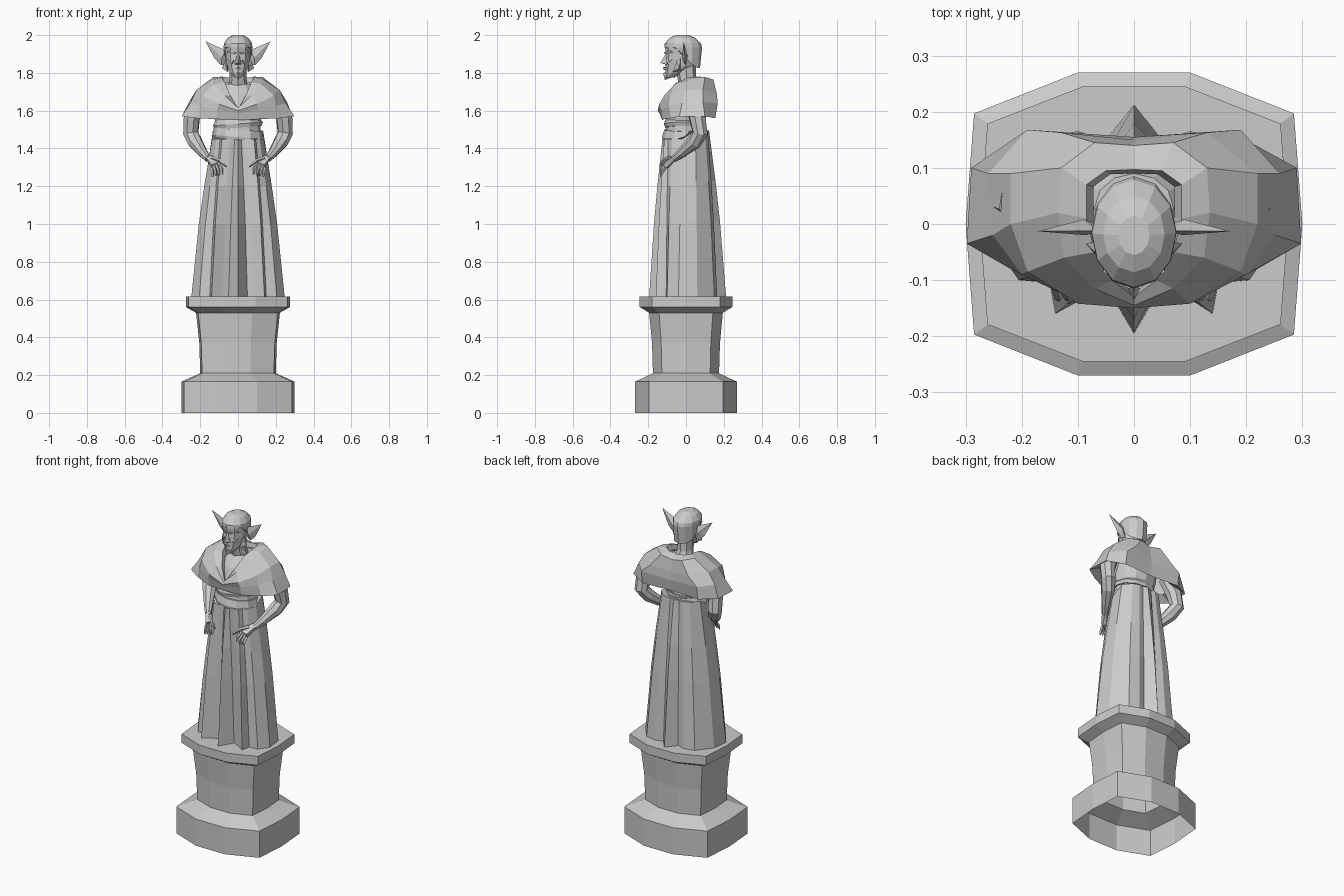
import bpy, bmesh, math
from mathutils import Vector


def finish(name, bm, mirror=False):
    bmesh.ops.recalc_face_normals(bm, faces=bm.faces)
    me = bpy.data.meshes.new(name)
    bm.to_mesh(me)
    bm.free()
    ob = bpy.data.objects.new(name, me)
    bpy.context.collection.objects.link(ob)
    if mirror:
        ob.modifiers.new("mirror", 'MIRROR').use_mirror_merge = False
    return ob


def loft(name, rings, bottom=True, top=True, mirror=False):
    bm = bmesh.new()
    vs = [[bm.verts.new(p) for p in r] for r in rings]
    n = len(vs[0])
    for a, b in zip(vs, vs[1:]):
        for i in range(n):
            j = (i + 1) % n
            bm.faces.new((a[i], a[j], b[j], b[i]))
    if bottom:
        bm.faces.new(vs[0])
    if top:
        bm.faces.new(vs[-1])
    return finish(name, bm, mirror)


def hull(name, pts, mirror=False):
    bm = bmesh.new()
    for p in pts:
        bm.verts.new(p)
    bmesh.ops.convex_hull(bm, input=bm.verts)
    return finish(name, bm, mirror)


def oval(z, cy, rx, ry, n=12, tilt=0.0):
    return [(rx * math.sin(a), cy - ry * math.cos(a), z + tilt * math.sin(a))
            for a in (2 * math.pi * i / n for i in range(n))]


def tube(name, path, n=6, mirror=True):
    pts = [Vector(p[:3]) for p in path]
    rings = []
    for i, p in enumerate(pts):
        t = (pts[min(i + 1, len(pts) - 1)] - pts[max(i - 1, 0)]).normalized()
        u = t.cross(Vector((0.3, 1, 0.1))).normalized()
        v = t.cross(u)
        rings.append([p + path[i][3] * (u * math.cos(2 * math.pi * k / n) + v * math.sin(2 * math.pi * k / n))
                      for k in range(n)])
    return loft(name, rings, mirror=mirror)


def whole(half):
    """Close a half outline running front to back by reflecting it in x."""
    return half + [(-p[0],) + tuple(p[1:]) for p in reversed(half[1:-1])]


# Pedestal: ten-sided moulded profile, open underneath
plan = [(-.333, -1), (.333, -1), (.95, -.73), (1, 0), (.95, .73),
        (.333, 1), (-.333, 1), (-.95, .73), (-1, 0), (-.95, -.73)]
profile = [(0, .30, .27), (.165, .30, .27), (.21, .20, .175), (.37, .205, .18), (.53, .222, .195),
           (.56, .275, .245), (.615, .275, .245)]
loft("pedestal", [[(x * rx, y * ry, z) for x, y in plan] for z, rx, ry in profile], bottom=False)

# Pleated skirt: hem outline blended into the waist outline
hem = whole([(0, -.195), (.05, -.11), (.085, -.125), (.14, -.16), (.15, -.105), (.205, -.1),
             (.247, -.04), (.235, .06), (.165, .15), (.1, .165), (.05, .15), (0, .212)])
waist = whole([(0, -.125), (.018, -.112), (.045, -.118), (.085, -.115), (.095, -.095), (.115, -.075),
               (.137, -.02), (.133, .05), (.095, .1), (.055, .115), (.03, .112), (0, .122)])
rings = []
for z, t in ((.615, 0), (1.0, .36), (1.2, .62), (1.45, 1)):
    rings.append([(a[0] + (b[0] - a[0]) * t, a[1] + (b[1] - a[1]) * t, z + (.045 * t if b[1] > .04 else 0))
                  for a, b in zip(hem, waist)])
loft("skirt", rings)

# Bodice, slanting sash and neck
loft("bodice", [oval(1.43, -.005, .125, .11), oval(1.52, -.005, .118, .1), oval(1.6, 0, .13, .115),
                oval(1.68, .02, .12, .1), oval(1.74, .03, .07, .06)])
loft("sash", [oval(1.445, -.005, .13, .118, tilt=-.012), oval(1.46, -.005, .135, .122, tilt=-.012),
              oval(1.5, -.005, .128, .11, tilt=-.01)])
loft("upper_sash", [oval(1.51, -.005, .125, .106, tilt=.01), oval(1.53, -.005, .132, .112, tilt=.01),
                    oval(1.55, -.005, .12, .105)])
loft("neck", [oval(1.69, .03, .06, .055, 8), oval(1.77, .005, .044, .05, 8), oval(1.86, -.005, .045, .055, 8)])

# Shoulder cape with an open V neckline
cape = [
    [(0, -.13, 1.605), (.04, -.1, 1.68), (.07, -.05, 1.75), (.085, .01, 1.775), (.085, .07, 1.78),
     (.05, .095, 1.775), (0, .097, 1.77)],
    [(0, -.145, 1.615), (.07, -.115, 1.68), (.125, -.06, 1.74), (.135, .02, 1.765), (.13, .1, 1.778),
     (.07, .145, 1.765), (0, .14, 1.75)],
    [(0, -.15, 1.6), (.1, -.142, 1.635), (.19, -.085, 1.68), (.22, 0, 1.71), (.22, .09, 1.71),
     (.13, .163, 1.69), (0, .15, 1.68)],
    [(0, -.14, 1.585), (.11, -.133, 1.605), (.2, -.09, 1.625), (.252, -.02, 1.64), (.26, .09, 1.645),
     (.19, .168, 1.64), (0, .155, 1.63)],
    [(0, -.125, 1.55), (.11, -.128, 1.555), (.22, -.08, 1.56), (.298, -.035, 1.57), (.29, .1, 1.57),
     (.19, .155, 1.56), (0, .145, 1.56)],
]
cape.append([(x * .78, y * .75, z + .03) for x, y, z in cape[-1]])
cape.insert(0, [(x * .85, y * .88 + .005, z - .03) for x, y, z in cape[0]])
loft("cape", [whole(r) for r in cape], bottom=False, top=False)

# Arms bent forward, hands resting on the skirt
tube("arm", [(.2, .04, 1.66, .045), (.245, .06, 1.56, .045), (.25, .075, 1.48, .042), (.228, .045, 1.435, .04),
             (.185, -.025, 1.375, .026), (.158, -.065, 1.345, .019)], 8)
hull("palm", [(.172, -.075, 1.355), (.145, -.065, 1.365), (.15, -.055, 1.34), (.168, -.055, 1.34),
              (.095, -.115, 1.33), (.1, -.1, 1.32), (.14, -.108, 1.295), (.128, -.09, 1.3), (.14, -.12, 1.315)], True)
for i in range(4):
    x, z = .1 + i * .013, 1.322 - i * .008
    tube("finger", [(x, -.11, z, .009), (x - .014 + i * .003, -.13, z - .03, .008),
                    (x - .016 + i * .004, -.135, 1.262 - .004 * i, .004)], 4)
tube("thumb", [(.135, -.085, 1.35, .012), (.095, -.12, 1.335, .01), (.062, -.14, 1.305, .004)], 5)

# Head
loft("head", [oval(1.775, -.085, .018, .022, 10), oval(1.80, -.062, .042, .046, 10),
              oval(1.835, -.03, .058, .078, 10), oval(1.87, -.022, .066, .088, 10),
              oval(1.90, -.02, .068, .086, 10), oval(1.94, -.018, .07, .094, 10)])

# Close-fitting cap, lower at the nape than at the brow
loft("cap", [[(x, y, z - .11 * max(0, min(1, (y + .05) / .1))) for x, y, z in oval(1.935, -.014, .073, .088, 12)],
             oval(1.935, -.015, .076, .1, 12), oval(1.955, -.017, .075, .096, 12),
             oval(1.985, -.018, .055, .068, 12), oval(2.0, -.02, .028, .035, 12)])

# Facial features
hull("nose", [(0, -.105, 1.905), (.008, -.1, 1.9), (-.008, -.1, 1.9), (0, -.136, 1.853),
              (.018, -.102, 1.846), (-.018, -.102, 1.846), (0, -.1, 1.842)])
hull("brow", [(.008, -.116, 1.91), (.055, -.085, 1.918), (.01, -.112, 1.899), (.055, -.075, 1.905),
              (.01, -.09, 1.905), (.05, -.065, 1.91)], True)
hull("cheek", [(.02, -.108, 1.872), (.055, -.07, 1.875), (.035, -.1, 1.85), (.03, -.08, 1.83), (.03, -.07, 1.87)], True)
hull("mouth", [(-.026, -.095, 1.823), (.026, -.095, 1.823), (0, -.122, 1.832), (0, -.118, 1.815),
               (0, -.08, 1.823)])
hull("beard", [(-.024, -.095, 1.803), (.024, -.095, 1.803), (0, -.122, 1.8), (0, -.112, 1.762), (0, -.07, 1.78)])
hull("side_whisker", [(.062, -.03, 1.88), (.07, -.05, 1.86), (.086, -.035, 1.825), (.055, -.07, 1.805),
                      (.05, -.03, 1.81)], True)

# Long pointed ears
hull("ear", [(.066, -.012, 1.92), (.064, 0, 1.85), (.172, -.013, 1.967), (.125, -.005, 1.878), (.09, -.004, 1.84),
             (.09, .008, 1.89), (.085, -.02, 1.88)], True)
